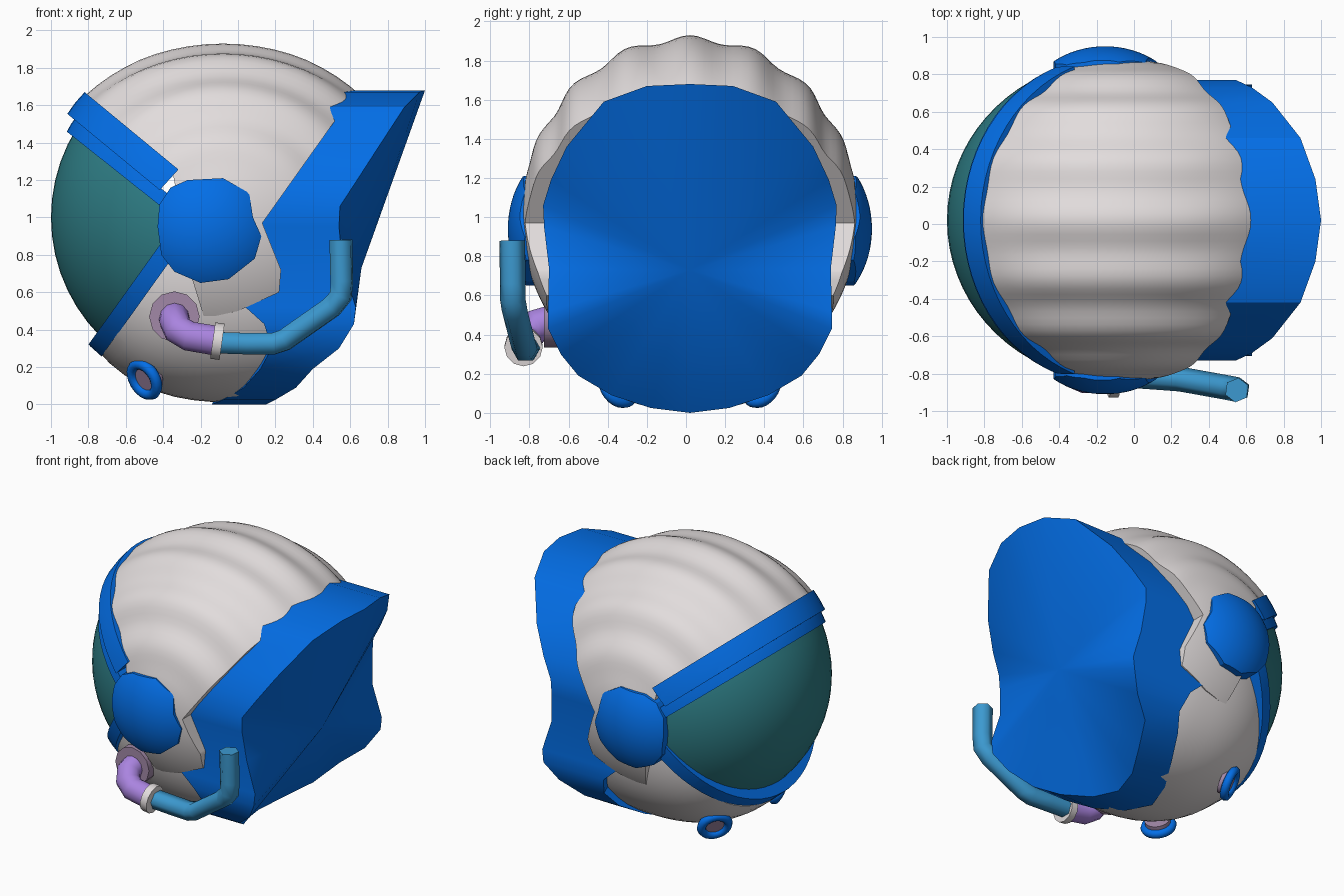
import bpy, bmesh, math
from mathutils import Vector

if "Cube" in bpy.data.objects:
    bpy.data.objects.remove(bpy.data.objects["Cube"])

CY = 0.02  # helmet symmetry plane (the hose sits on one side only)


def mat(name, rgb):
    m = bpy.data.materials.new(name)
    m.diffuse_color = (*rgb, 1)
    m.use_nodes = True
    m.node_tree.nodes["Principled BSDF"].inputs["Base Color"].default_value = m.diffuse_color
    return m


WHITE = mat("warm_white", (0.76, 0.72, 0.72))
BLUE = mat("bright_blue", (0.001, 0.165, 0.84))
TEAL = mat("visor_teal", (0.028, 0.21, 0.24))
PURPLE = mat("purple", (0.40, 0.23, 0.74))
CYAN = mat("hose_blue", (0.045, 0.32, 0.63))
MAUVE = mat("mauve", (0.36, 0.25, 0.39))


def finish(ob, material, angle=30):
    ob.data.materials.clear()
    ob.data.materials.append(material)
    bpy.ops.object.select_all(action='DESELECT')
    bpy.context.view_layer.objects.active = ob
    ob.select_set(True)
    bpy.ops.object.shade_smooth_by_angle(angle=math.radians(angle))
    return ob


def to_object(name, bm):
    bmesh.ops.recalc_face_normals(bm, faces=bm.faces[:])
    me = bpy.data.meshes.new(name)
    bm.to_mesh(me)
    bm.free()
    ob = bpy.data.objects.new(name, me)
    bpy.context.scene.collection.objects.link(ob)
    return ob


def clamp(t):
    return max(0, min(1, t))


def ellipsoid(name, centre, radii, power=2.0, rib=0.0, seg=56):
    """Ellipsoid with its poles on y, optionally ribbed along its latitudes."""
    bm = bmesh.new()
    bmesh.ops.create_uvsphere(bm, u_segments=seg, v_segments=72 if rib else 36, radius=1)
    for v in bm.verts:
        d = Vector((v.co.x, v.co.z, v.co.y))
        k = sum(abs(c) ** power for c in d) ** (-1 / power)
        if rib:
            lat = math.asin(max(-1, min(1, d.y)))
            fade = clamp((1.35 - abs(lat)) / 0.4) * clamp((d.z + 0.1) / 0.4)
            fade *= 0.25 + 0.75 * clamp((0.75 - abs(d.x)) / 0.35)
            k *= 1 + rib * fade * math.cos(2 * math.pi * lat / 0.38)
        v.co = Vector(centre) + Vector(d[i] * k * radii[i] for i in range(3))
    return to_object(name, bm)


def trim(ob, outline, y0=-1.3, y1=1.3):
    """Keep only the part of ob inside an xz outline extruded along y."""
    bm = bmesh.new()
    f = bm.faces.new([bm.verts.new((x, y0, z)) for x, z in outline])
    ext = bmesh.ops.extrude_face_region(bm, geom=[f])['geom']
    for v in ext:
        if isinstance(v, bmesh.types.BMVert):
            v.co.y = y1
    cutter = to_object("cutter", bm)
    cutter.hide_render = True
    mod = ob.modifiers.new("trim", 'BOOLEAN')
    mod.operation, mod.solver, mod.object = 'INTERSECT', 'EXACT', cutter
    bpy.context.view_layer.objects.active = ob
    bpy.ops.object.modifier_apply(modifier=mod.name)
    bpy.data.objects.remove(cutter)
    return ob


def strip(name, a, b, direction, length, radii):
    """Raised band: slab between two parallel lines starting at a and b."""
    d = Vector(direction).normalized()
    a, b = Vector(a), Vector(b)
    outline = [a - d * 0.3, a + d * length, b + d * length, b - d * 0.3]
    return finish(trim(ellipsoid(name, (-0.1, CY, 1.0), radii), outline), BLUE)


def tube(name, path, radius, material, res=2):
    cu = bpy.data.curves.new(name, 'CURVE')
    cu.dimensions = '3D'
    cu.bevel_depth, cu.bevel_resolution, cu.use_fill_caps = radius, res, True
    sp = cu.splines.new('POLY')
    sp.points.add(len(path) - 1)
    for p, co in zip(sp.points, path):
        p.co = (*co, 1)
    ob = bpy.data.objects.new(name, cu)
    bpy.context.scene.collection.objects.link(ob)
    bpy.ops.object.select_all(action='DESELECT')
    bpy.context.view_layer.objects.active = ob
    ob.select_set(True)
    bpy.ops.object.convert(target='MESH')
    return finish(bpy.context.view_layer.objects.active, material, 65)


# Ribbed upper shell with side flaps
shell = ellipsoid("ribbed_shell", (-0.08, CY, 1.0), (1.04, 0.86, 0.914), rib=0.017, seg=72)
trim(shell, [(-1.2, 1.98), (-0.82, 1.66), (-0.35, 1.25), (-0.26, 0.72), (-0.18, 0.46), (0, 0.5),
             (0.22, 0.6), (0.23, 0.72), (0.13, 0.97), (0.62, 1.66), (0.8, 1.9), (0.8, 2.2), (-1.2, 2.2)])
finish(shell, WHITE)

# Jaw shell
jaw = ellipsoid("jaw_shell", (-0.05, CY, 0.812), (0.86, 0.75, 0.80), power=2.3)
trim(jaw, [(-0.27, 0.9), (-0.73, 0.26), (-0.95, -0.05), (-0.95, -0.1), (-0.05, -0.1), (0.12, 0.12),
           (0.22, 0.3), (0.22, 0.4), (0.1, 0.5), (0.1, 0.9)])
finish(jaw, WHITE)

# Visor
visor = ellipsoid("visor", (-0.1, CY, 1.0), (0.9, 0.86, 0.9))
finish(trim(visor, [(-0.28, 1.0), (-1.3, 1.8), (-1.3, -0.35)]), TEAL)

# Visor frame bands
strip("brow_band", (-0.82, 1.67), (-0.92, 1.56), (0.80, -0.66), 0.65, (0.985, 0.875, 0.985))
strip("visor_upper_rim", (-0.87, 1.52), (-0.917, 1.46), (0.78, -0.62), 0.66, (0.937, 0.87, 0.937))
strip("visor_lower_rim", (-0.80, 0.32), (-0.723, 0.265), (0.58, 0.81), 0.78, (0.975, 0.87, 0.975))

# Ear domes
for side, s in (("left", 1), ("right", -1)):
    ear = ellipsoid(side + "_ear_dome", (-0.155, CY + s * 0.6, 0.94), (0.42, 0.33, 0.42))
    ear = trim(ear, [(-0.43, 0.95), (-0.42, 1.07), (-0.36, 1.16), (-0.27, 1.2), (-0.08, 1.21), (0.06, 1.13),
                     (0.08, 1.0), (0.125, 0.9), (0.09, 0.78), (-0.05, 0.67), (-0.2, 0.65), (-0.34, 0.71),
                     (-0.41, 0.8)])
    finish(ear, BLUE)

# Rear collar: half outline as (y, z, inner x, rim x), closed by a fan at the back
half = [(0, 1.68, 0.4, 1.0), (0.22, 1.67, 0.4, 0.97), (0.44, 1.59, 0.38, 0.89), (0.63, 1.36, 0.25, 0.74),
        (0.71, 1.19, 0.1, 0.63), (0.75, 1.06, 0.05, 0.545), (0.745, 0.95, 0.05, 0.54), (0.72, 0.74, 0, 0.56),
        (0.725, 0.52, 0.04, 0.63), (0.725, 0.43, 0.14, 0.62), (0.66, 0.3, 0.18, 0.54), (0.57, 0.19, 0.12, 0.40),
        (0.4, 0.09, 0.03, 0.31), (0.2, 0.025, -0.08, 0.2), (0, 0.0, -0.14, 0.15)]
ring = half + [(-y, z, a, b) for y, z, a, b in half[-2:0:-1]]
bm = bmesh.new()
inner = [bm.verts.new((a, CY + y, z)) for y, z, a, b in ring]
outer = [bm.verts.new((b, CY + y, z)) for y, z, a, b in ring]
hub_in = bm.verts.new((0.2, CY, 0.75))
hub_out = bm.verts.new((0.66, CY, 0.73))
for i in range(len(ring)):
    j = (i + 1) % len(ring)
    bm.faces.new((inner[i], inner[j], outer[j], outer[i]))
    bm.faces.new((inner[j], inner[i], hub_in))
    bm.faces.new((outer[i], outer[j], hub_out))
finish(to_object("rear_collar", bm), BLUE)

# Chin vents: ring and recessed disc on each side
for side, s in (("left", 1), ("right", -1)):
    pos = Vector((-0.5, CY + s * 0.365, 0.135))
    n = Vector((-0.68, s * 0.58, -0.42)).normalized()
    rot = n.to_track_quat('Z', 'Y').to_euler()
    bpy.ops.mesh.primitive_torus_add(location=pos, rotation=rot, major_radius=0.09, minor_radius=0.03,
                                     major_segments=24, minor_segments=8)
    bpy.context.object.name = side + "_vent_ring"
    finish(bpy.context.object, BLUE, 50)
    bpy.ops.mesh.primitive_cylinder_add(vertices=24, radius=0.085, depth=0.06, location=pos - n * 0.025, rotation=rot)
    bpy.context.object.name = side + "_vent_disc"
    finish(bpy.context.object, MAUVE)

# Air hose on one side: flange, elbow, collar, hose
tube("hose_flange", [(-0.34, -0.60, 0.47), (-0.34, -0.725, 0.47)], 0.135, MAUVE, 4)
tube("hose_elbow", [(-0.34, -0.68, 0.47), (-0.34, -0.76, 0.45), (-0.32, -0.80, 0.40), (-0.26, -0.825, 0.365),
                    (-0.11, -0.83, 0.34)], 0.082, PURPLE, 4)
tube("hose_collar", [(-0.135, -0.83, 0.342), (-0.085, -0.83, 0.335)], 0.098, WHITE, 4)
tube("air_hose", [(-0.1, -0.81, 0.33), (0.05, -0.815, 0.325), (0.19, -0.825, 0.325), (0.25, -0.83, 0.345),
                  (0.50, -0.875, 0.52), (0.55, -0.885, 0.58), (0.555, -0.885, 0.66), (0.55, -0.888, 0.88)],
     0.066, CYAN, 1)
